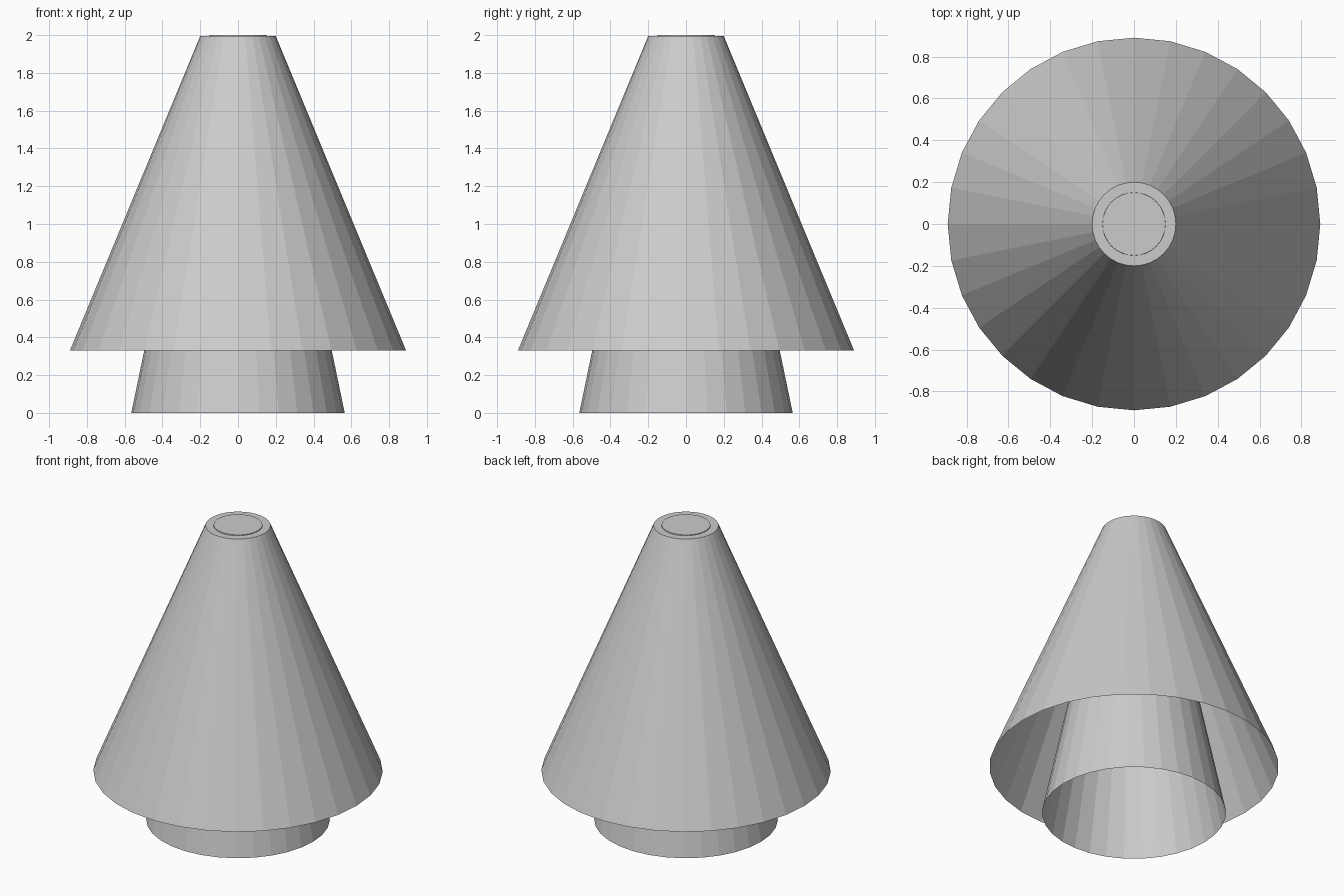
import bpy
import bmesh

SIDES = 32

cube = bpy.data.objects.get("Cube")
if cube:
    bpy.data.objects.remove(cube, do_unlink=True)

# One plain grey for the whole model
grey = bpy.data.materials.new("light_grey")
grey.use_nodes = True
colour = (0.6, 0.6, 0.6, 1)
grey.diffuse_color = colour
grey.node_tree.nodes["Principled BSDF"].inputs["Base Color"].default_value = colour


def open_cone(name, base_radius, top_radius, bottom, top):
    """Thin tapered shell, open below and closed by a flat cap on top."""
    bm = bmesh.new()
    bmesh.ops.create_cone(bm, cap_ends=True, segments=SIDES, radius1=base_radius,
                          radius2=top_radius, depth=top - bottom)
    bmesh.ops.translate(bm, verts=bm.verts, vec=(0, 0, (top + bottom) / 2))
    bm.normal_update()
    floor = [f for f in bm.faces if f.normal.z < -0.9]
    bmesh.ops.delete(bm, geom=floor, context='FACES_ONLY')
    mesh = bpy.data.meshes.new(name)
    bm.to_mesh(mesh)
    bm.free()
    mesh.materials.append(grey)
    obj = bpy.data.objects.new(name, mesh)
    bpy.context.collection.objects.link(obj)
    return obj


# Wide outer skirt, and the narrower core that runs up through it
open_cone("outer_cone", 0.89, 0.2, 0.33, 1.995)
open_cone("inner_cone", 0.565, 0.15, 0, 2)
